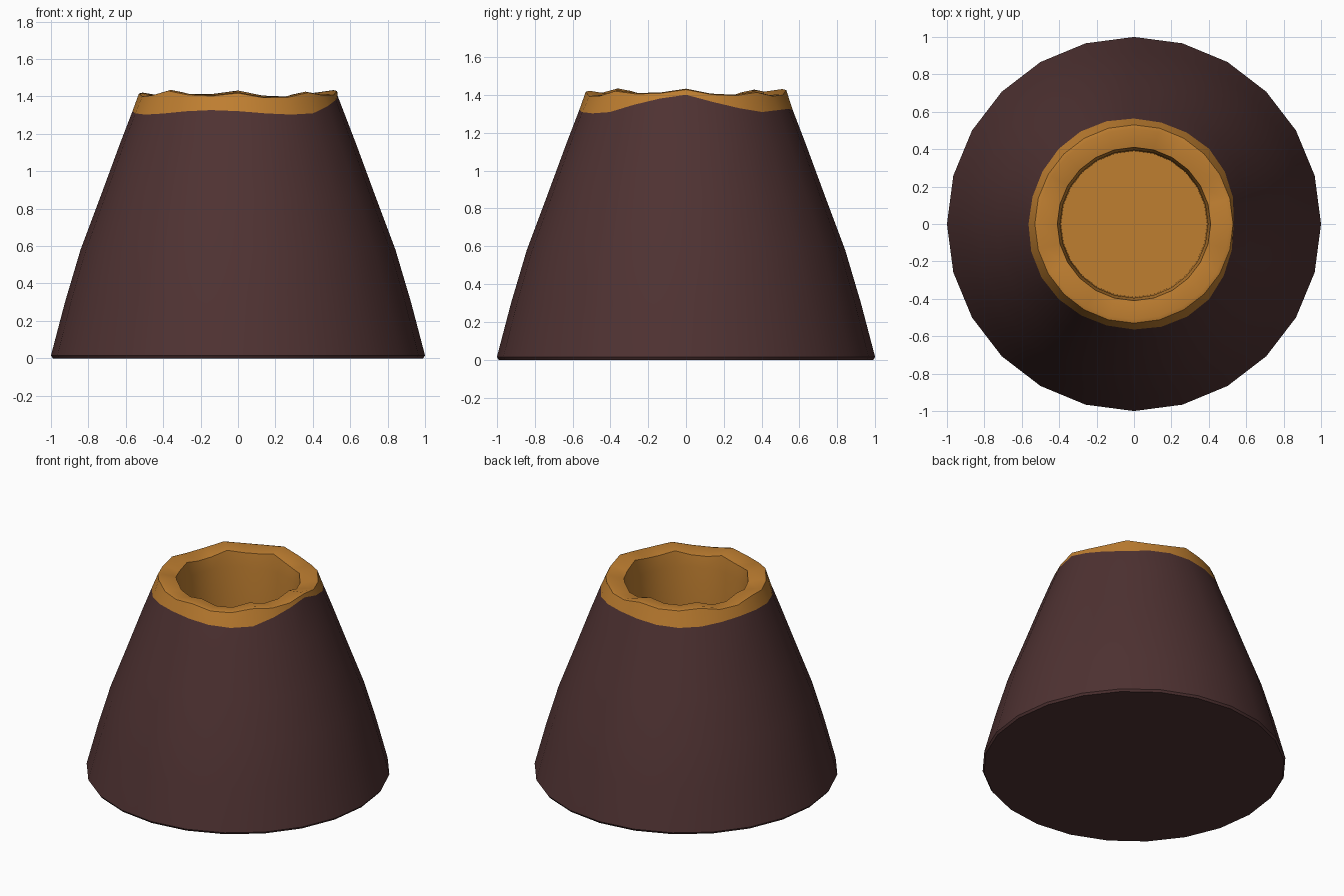
import bpy, bmesh, math

if "Cube" in bpy.data.objects:
    bpy.data.objects.remove(bpy.data.objects["Cube"])

N = 24


def material(name, rgb):
    m = bpy.data.materials.new(name)
    m.diffuse_color = (*rgb, 1)
    m.use_nodes = True
    m.node_tree.nodes["Principled BSDF"].inputs["Base Color"].default_value = m.diffuse_color
    return m


rock = material("dark brown rock", (0.078, 0.032, 0.032))
ember = material("burnt orange", (0.52, 0.21, 0.03))


def wave(a):
    # uneven height of the crater lip
    return 0.014 * math.cos(8 * a) + 0.008 * math.cos(3 * a + 0.6)


def band_height(a):
    # lower edge of the orange band, climbing to the lip on the right side
    d = abs(math.atan2(math.sin(a), math.cos(a)))
    rise = max(0.0, 1 - d / 0.8)
    return 1.315 + 0.012 * math.cos(4 * a + 1) + 0.08 * rise


def slope_radius(z):
    return 0.63 - (z - 1.15) * 0.385


bm = bmesh.new()


def ring(func):
    verts = []
    for i in range(N):
        a = 2 * math.pi * i / N
        r, z = func(a)
        verts.append(bm.verts.new((r * math.cos(a), r * math.sin(a), z)))
    return verts


def fixed(r, z):
    return lambda a: (r, z)


# outer slope, orange band, lip and crater wall, from the ground up and inward
rings = [ring(f) for f in (
    fixed(0.99, 0.0),
    fixed(1.0, 0.015),
    fixed(0.925, 0.30),
    fixed(0.842, 0.58),
    fixed(0.737, 0.86),
    fixed(0.63, 1.15),
    lambda a: (slope_radius(band_height(a)), band_height(a)),
    lambda a: (0.53, 1.408 + wave(a)),
    lambda a: (0.51, 1.413 + wave(a)),
    lambda a: (0.41, 1.395 + 1.2 * wave(a)),
    fixed(0.395, 1.30),
    fixed(0.39, 0.85),
)]
for k in range(len(rings) - 1):
    lo, hi = rings[k], rings[k + 1]
    for i in range(N):
        j = (i + 1) % N
        f = bm.faces.new((lo[i], lo[j], hi[j], hi[i]))
        f.material_index = 1 if k >= 6 else 0

# underside and crater floor
bm.faces.new(list(reversed(rings[0])))
bm.faces.new(rings[-1]).material_index = 1

mesh = bpy.data.meshes.new("volcano_cone")
bm.to_mesh(mesh)
bm.free()
mesh.materials.append(rock)
mesh.materials.append(ember)
cone = bpy.data.objects.new("volcano_cone", mesh)
bpy.context.collection.objects.link(cone)

bpy.context.view_layer.objects.active = cone
cone.select_set(True)
bpy.ops.object.shade_smooth_by_angle(angle=math.radians(35))
